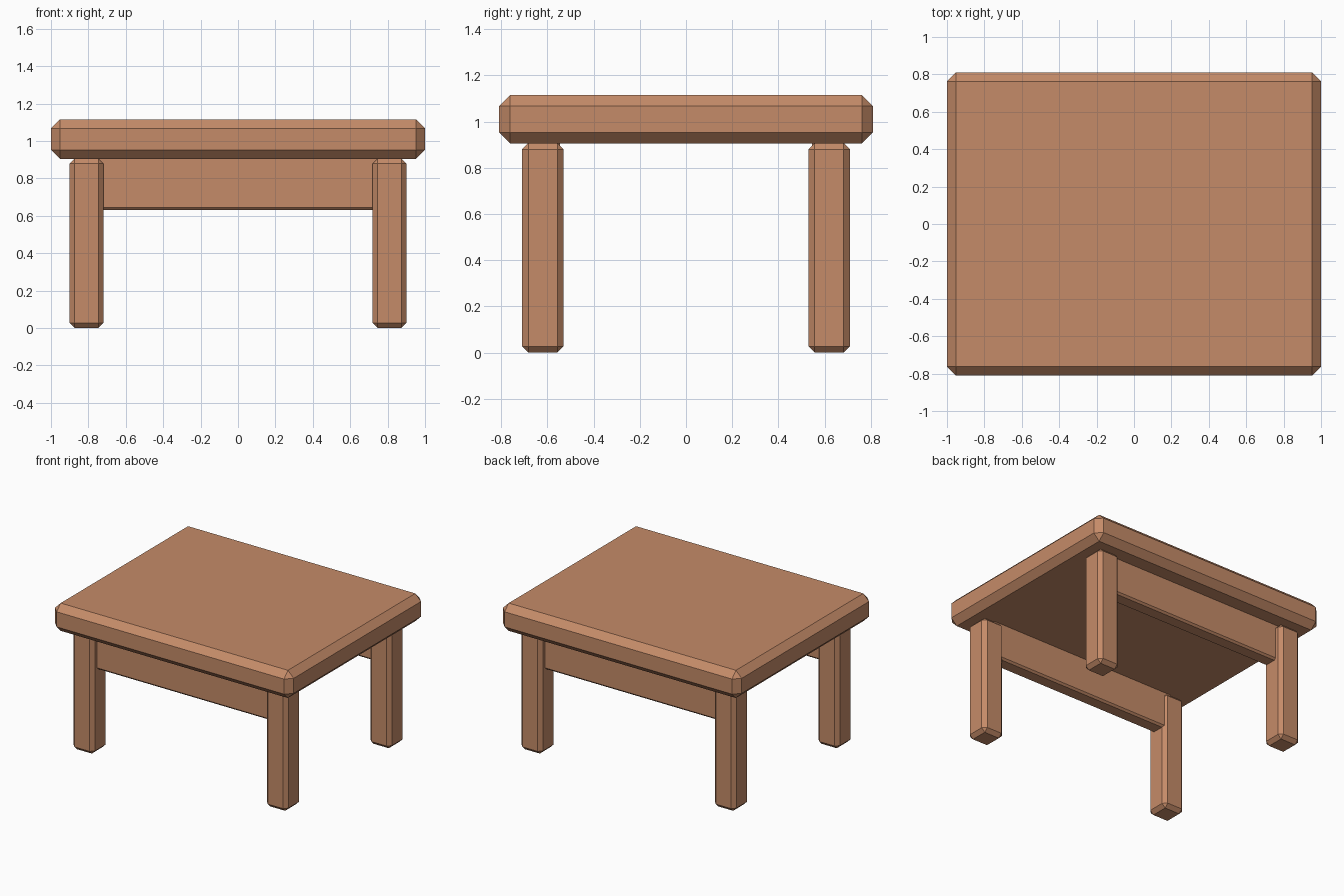
import bpy
import bmesh
from mathutils import Vector

if "Cube" in bpy.data.objects:
    bpy.data.objects.remove(bpy.data.objects["Cube"])

wood = bpy.data.materials.new("warm_wood")
wood.diffuse_color = (0.56, 0.26, 0.14, 1)
wood.use_nodes = True
wood.node_tree.nodes["Principled BSDF"].inputs["Base Color"].default_value = wood.diffuse_color


def chamfered_box(name, low, high, chamfer):
    """Flat-shaded box between two corners with every edge chamfered."""
    low, high = Vector(low), Vector(high)
    bm = bmesh.new()
    bmesh.ops.create_cube(bm, size=1)
    bmesh.ops.scale(bm, vec=high - low, verts=bm.verts)
    bmesh.ops.bevel(bm, geom=bm.edges[:], offset=chamfer, segments=1,
                    affect='EDGES', offset_type='OFFSET')
    mesh = bpy.data.meshes.new(name)
    bm.to_mesh(mesh)
    bm.free()
    mesh.materials.append(wood)
    obj = bpy.data.objects.new(name, mesh)
    obj.location = (low + high) / 2
    bpy.context.collection.objects.link(obj)
    return obj


# Thick table top
chamfered_box("table_top", (-1, -0.81, 0.905), (1, 0.81, 1.115), 0.048)

for sy, end in ((-1, "front"), (1, "back")):
    # Legs, inset from the corners of the top
    for sx, side in ((-1, "left"), (1, "right")):
        cx, cy = sx * 0.81, sy * 0.62
        chamfered_box(f"{end}_{side}_leg", (cx - 0.09, cy - 0.09, 0),
                      (cx + 0.09, cy + 0.09, 0.907), 0.027)
    # Apron joining the two legs under the top
    cy = sy * 0.601
    chamfered_box(f"{end}_apron", (-0.8, cy - 0.056, 0.632),
                  (0.8, cy + 0.056, 0.925), 0.014)
